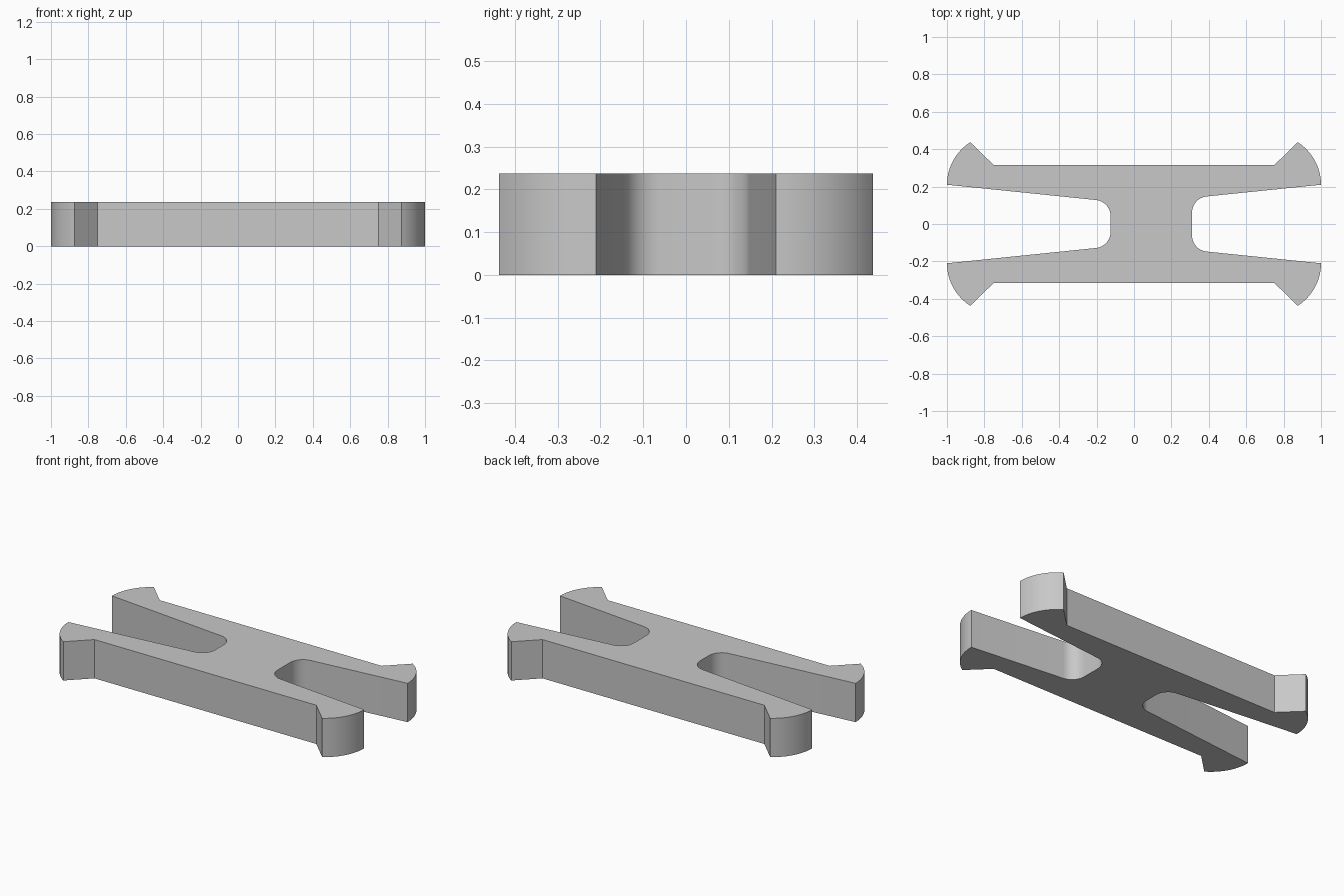
import bpy, bmesh
from math import sin, cos, tan, atan, radians, pi

HEIGHT = 0.237
TIP = (1.0, 0.21)            # outer end of each slot flank
SLOPE = 0.1025               # taper of the slots
FILLET = 0.087
STEPS = 12

cube = bpy.data.objects.get("Cube")
if cube:
    bpy.data.objects.remove(cube, do_unlink=True)


def arc(cx, cy, r, a0, a1):
    angles = [a0 + (a1 - a0) * i / STEPS for i in range(STEPS + 1)]
    return [(cx + r * cos(a), cy + r * sin(a)) for a in angles]


def quarter(wall):
    """Outline of one arm, from the slot's end wall out to the arm's flat side."""
    taper = atan(SLOPE)
    corner_y = TIP[1] - SLOPE * (TIP[0] - wall)
    tangent = FILLET * tan(pi / 4 - taper / 2)
    # Rounded slot corner, tangent to the wall and the tapered flank
    fillet = arc(wall + FILLET, corner_y - tangent, FILLET, pi, pi / 2 + taper)
    # Rounded outer face of the hooked tip
    radius = 0.269
    tip = arc(TIP[0] - radius, TIP[1], radius, 0, radians(57.6))
    return fillet + tip + [(0.75, 0.315)]


# Full outline: right arm, mirrored left arm, then both mirrored to the front
right = quarter(0.31)
left = [(-x, y) for x, y in reversed(quarter(0.125))]
back = right + left
outline = back + [(x, -y) for x, y in reversed(back)]

# Extrude the outline into a solid bar
bm = bmesh.new()
base = bm.faces.new([bm.verts.new((x, y, 0)) for x, y in outline])
result = bmesh.ops.extrude_face_region(bm, geom=[base], use_keep_orig=True)
top = [v for v in result["geom"] if isinstance(v, bmesh.types.BMVert)]
bmesh.ops.translate(bm, verts=top, vec=(0, 0, HEIGHT))
bmesh.ops.recalc_face_normals(bm, faces=bm.faces)
mesh = bpy.data.meshes.new("slotted_clip")
bm.to_mesh(mesh)
bm.free()
clip = bpy.data.objects.new("slotted_clip", mesh)
bpy.context.collection.objects.link(clip)

# Plain grey material
grey = bpy.data.materials.new("light_grey")
grey.use_nodes = True
color = (0.58, 0.58, 0.58, 1)
grey.diffuse_color = color
grey.node_tree.nodes["Principled BSDF"].inputs["Base Color"].default_value = color
mesh.materials.append(grey)

# Smooth curved walls, keep the edges sharp
bpy.ops.object.select_all(action="DESELECT")
clip.select_set(True)
bpy.context.view_layer.objects.active = clip
bpy.ops.object.shade_smooth_by_angle(angle=radians(25))
